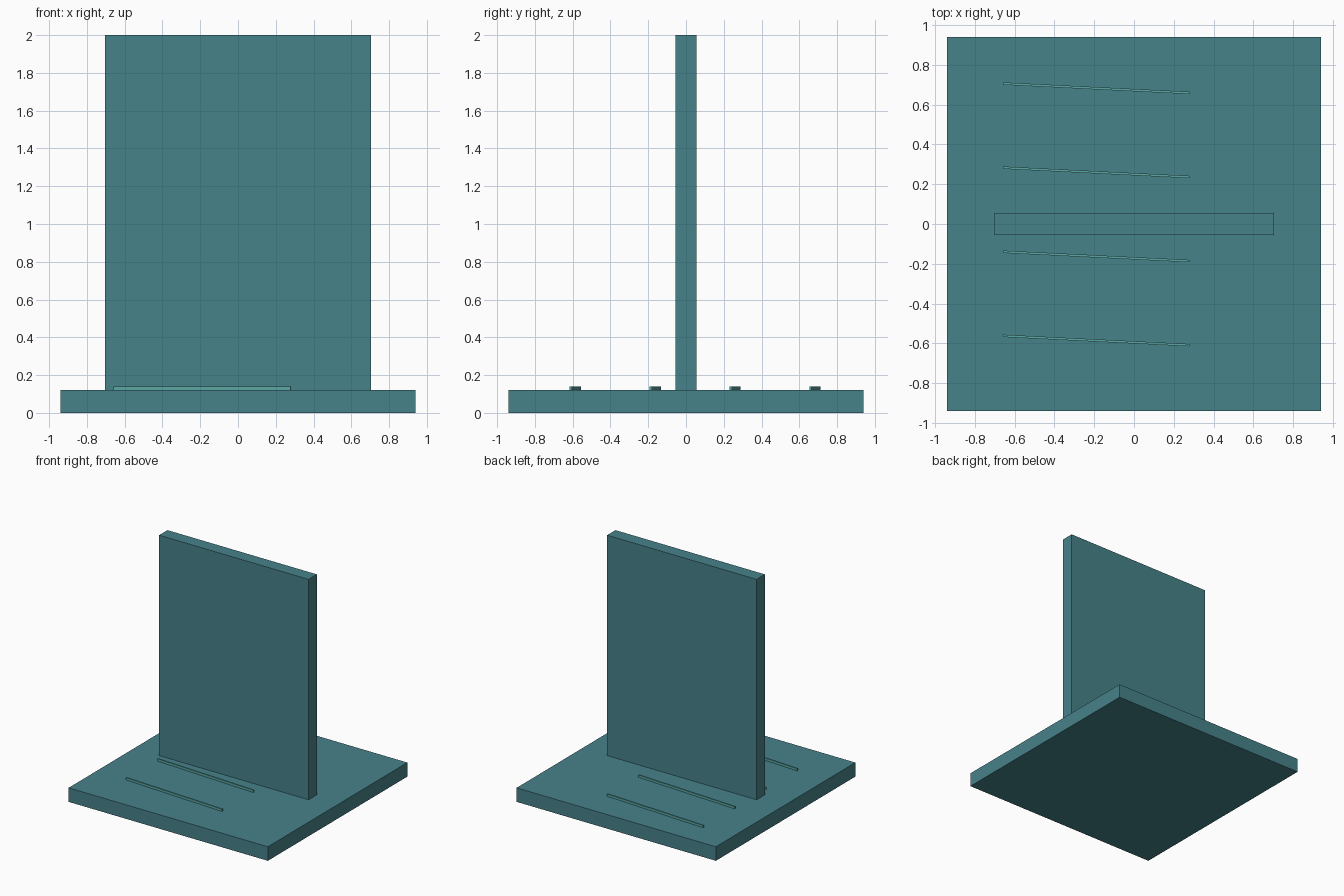
import bpy

if "Cube" in bpy.data.objects:
    bpy.data.objects.remove(bpy.data.objects["Cube"])


def material(name, rgb):
    m = bpy.data.materials.new(name)
    m.diffuse_color = (*rgb, 1)
    m.use_nodes = True
    m.node_tree.nodes["Principled BSDF"].inputs["Base Color"].default_value = m.diffuse_color
    return m


def box(name, size, centre, mat, turn=0.0):
    bpy.ops.mesh.primitive_cube_add(size=1, location=centre)
    ob = bpy.context.object
    ob.name = name
    ob.scale = size
    ob.rotation_euler.z = turn
    bpy.ops.object.transform_apply(location=False, rotation=False, scale=True)
    ob.data.materials.append(mat)
    return ob


teal = material("teal", (0.062, 0.225, 0.255))
light_teal = material("light_teal", (0.10, 0.385, 0.36))

# Square base slab and upright panel
box("base", (1.88, 1.88, 0.12), (0, 0, 0.06), teal)
box("upright_panel", (1.41, 0.112, 1.88), (0, 0, 1.06), teal)

# Four thin, slightly turned strips lying on the base
for i in range(4):
    box(f"strip_{i + 1}", (0.94, 0.012, 0.022),
        (-0.19, -0.586 + i * 0.423, 0.129), light_teal, -0.05)
